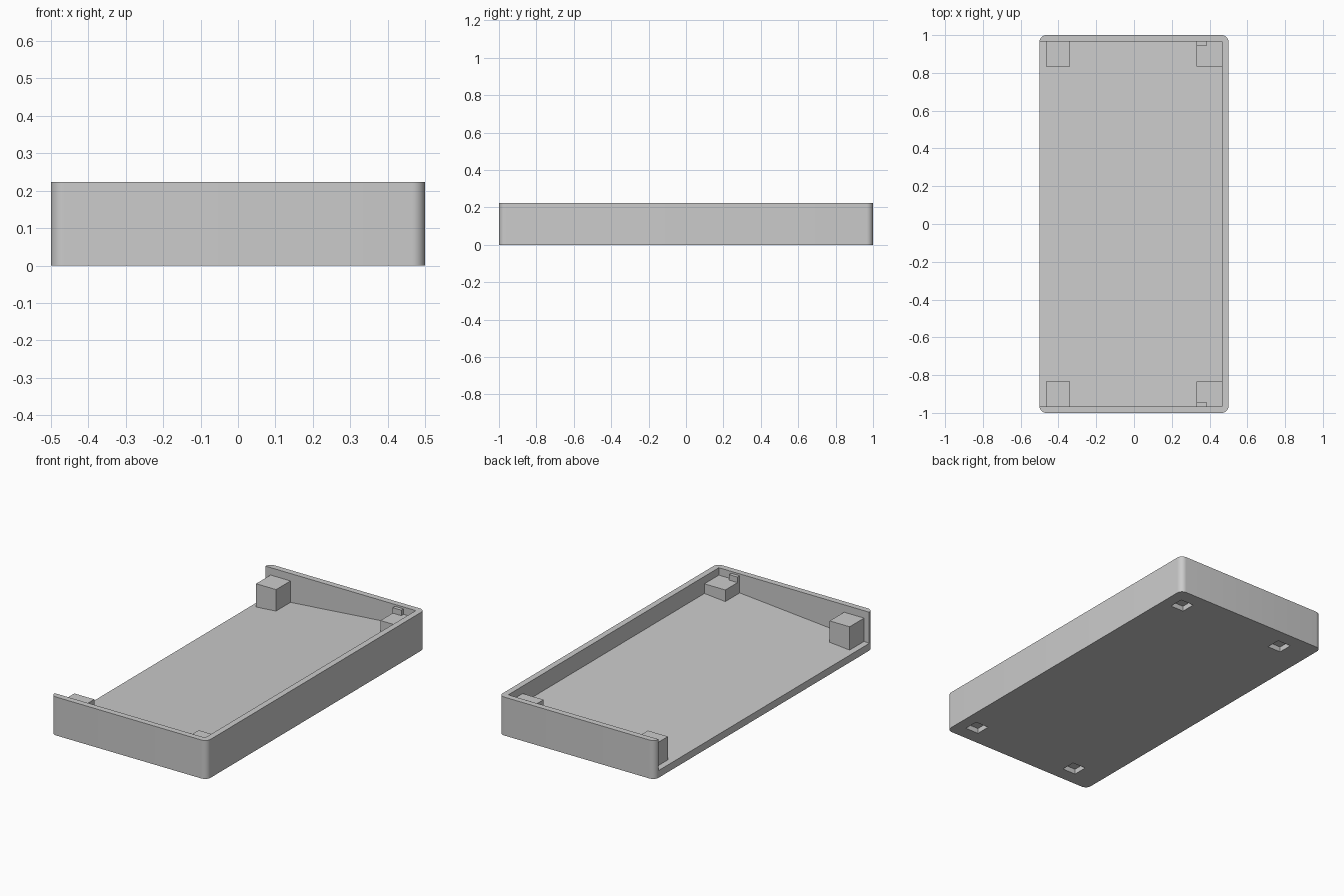
import bpy, bmesh, math

if "Cube" in bpy.data.objects:
    bpy.data.objects.remove(bpy.data.objects["Cube"])

H = 0.223        # overall height
WALL = 0.035     # wall thickness
POST_TOP = 0.18

gray = bpy.data.materials.new("light_gray")
gray.diffuse_color = (0.6, 0.6, 0.6, 1)
gray.use_nodes = True
gray.node_tree.nodes["Principled BSDF"].inputs["Base Color"].default_value = gray.diffuse_color


def prism(name, points, direction):
    """Extrude a closed polygon of 3D points along a direction."""
    bm = bmesh.new()
    face = bm.faces.new([bm.verts.new(p) for p in points])
    ext = bmesh.ops.extrude_face_region(bm, geom=[face])
    verts = [g for g in ext["geom"] if isinstance(g, bmesh.types.BMVert)]
    bmesh.ops.translate(bm, verts=verts, vec=direction)
    bmesh.ops.recalc_face_normals(bm, faces=bm.faces[:])
    mesh = bpy.data.meshes.new(name)
    bm.to_mesh(mesh)
    bm.free()
    obj = bpy.data.objects.new(name, mesh)
    bpy.context.collection.objects.link(obj)
    mesh.materials.append(gray)
    return obj


def box(name, x0, x1, y0, y1, z0, z1):
    pts = [(x0, y0, z0), (x1, y0, z0), (x1, y1, z0), (x0, y1, z0)]
    return prism(name, pts, (0, 0, z1 - z0))


def cut(obj, cutter):
    bpy.context.view_layer.objects.active = obj
    mod = obj.modifiers.new("cut", "BOOLEAN")
    mod.operation = "DIFFERENCE"
    mod.solver = "EXACT"
    mod.object = cutter
    bpy.ops.object.modifier_apply(modifier=mod.name)
    bpy.data.objects.remove(cutter)


# Tray body: rounded rectangle, extruded
R, STEPS = 0.035, 8
outline = []
for i, (sx, sy) in enumerate([(1, 1), (-1, 1), (-1, -1), (1, -1)]):
    for k in range(STEPS + 1):
        a = math.pi / 2 * (i + k / STEPS)
        outline.append((sx * (0.5 - R) + R * math.cos(a),
                        sy * (1 - R) + R * math.sin(a), 0))
tray = prism("tray", outline, (0, 0, H))

# Cavity, open on the left, with a floor that rises to the right
inner_x, inner_y = 0.5 - WALL, 1 - WALL
slope = 0.085
floor = lambda x: 0.042 + slope * (x + 0.5)
cavity = prism("cavity_cutter", [(-0.6, -inner_y, floor(-0.6)), (inner_x, -inner_y, floor(inner_x)),
                                 (inner_x, -inner_y, 0.4), (-0.6, -inner_y, 0.4)],
               (0, 2 * inner_y, 0))
cut(tray, cavity)

# Square foot pockets in the underside
for x in (0.39, -0.305):
    for y in (-0.875, 0.875):
        s = 0.043
        cut(tray, box("pocket_cutter", x - s, x + s, y - s, y + s, -0.1, 0.03))

# Corner posts and small locating ribs, at both ends
for sy, side in ((-1, "front"), (1, "back")):
    y0, y1 = sorted((sy * 0.833, sy * (inner_y + 0.01)))
    box(side + "_left_post", -0.467, -0.339, y0, y1, 0.035, POST_TOP)
    box(side + "_right_post", 0.331, inner_x + 0.01, y0, y1, 0.035, POST_TOP)
    y0, y1 = sorted((sy * 0.945, sy * (inner_y + 0.01)))
    box(side + "_rib", 0.331, 0.386, y0, y1, POST_TOP - 0.02, 0.212)

# Smooth the rounded corners, keep real edges sharp
bpy.ops.object.select_all(action="DESELECT")
tray.select_set(True)
bpy.context.view_layer.objects.active = tray
bpy.ops.object.shade_smooth_by_angle(angle=math.radians(30))
